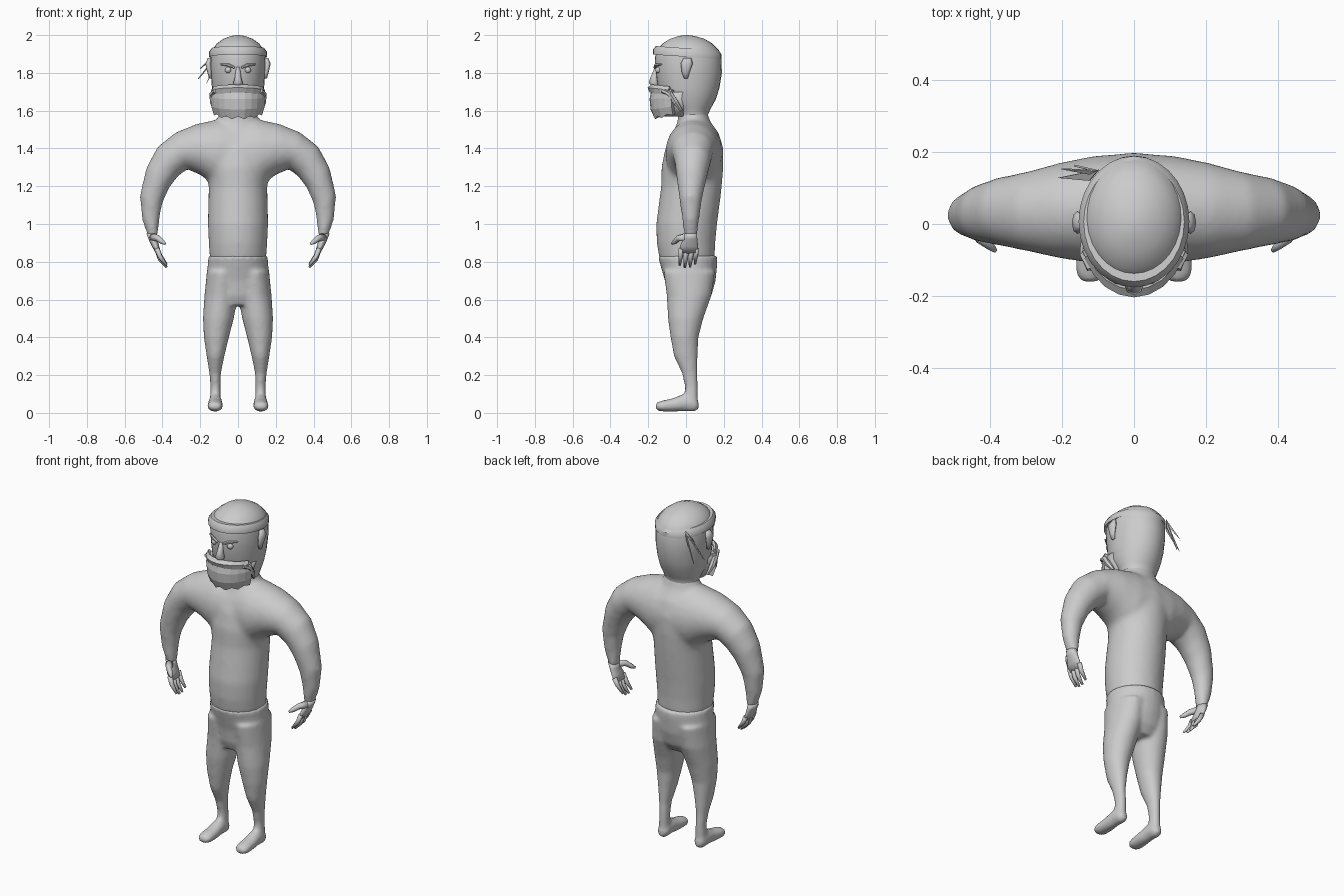
import bpy, bmesh, math
from mathutils import Vector

cube = bpy.data.objects.get("Cube")
if cube:
    bpy.data.objects.remove(cube, do_unlink=True)

grey = bpy.data.materials.new("plain_grey")
grey.use_nodes = True
COLOUR = (0.6, 0.6, 0.6, 1)
grey.diffuse_color = COLOUR
grey.node_tree.nodes["Principled BSDF"].inputs["Base Color"].default_value = COLOUR


def finish(name, bm, smooth=True):
    bmesh.ops.recalc_face_normals(bm, faces=bm.faces)
    mesh = bpy.data.meshes.new(name)
    bm.to_mesh(mesh)
    bm.free()
    mesh.materials.append(grey)
    for p in mesh.polygons:
        p.use_smooth = smooth
    ob = bpy.data.objects.new(name, mesh)
    bpy.context.collection.objects.link(ob)
    return ob


def loft(bm, rings, sides=24, caps=True):
    """Skin elliptical rings given as (centre, half axis, half axis)."""
    loops = []
    for c, u, v in rings:
        angles = [2 * math.pi * i / sides for i in range(sides)]
        loops.append([bm.verts.new(Vector(c) + Vector(u) * math.cos(a) + Vector(v) * math.sin(a))
                      for a in angles])
    for a, b in zip(loops, loops[1:]):
        for i in range(sides):
            j = (i + 1) % sides
            bm.faces.new((a[i], a[j], b[j], b[i]))
    if caps:
        bm.faces.new(loops[0])
        bm.faces.new(loops[-1])


def limb(bm, rows, s=1):
    """Rows hold outer x, z, inner x, z, front y, back y."""
    loft(bm, [((s * (a + c) / 2, (f + k) / 2, (b + d) / 2),
               (s * (a - c) / 2, 0, (b - d) / 2), (0, (k - f) / 2, 0))
              for a, b, c, d, f, k in rows])


def trunk(bm, rows, tilt=0, caps=True):
    """Rows hold z, half width, front y, back y."""
    loft(bm, [((0, (f + k) / 2, z), (w, 0, 0), (0, (k - f) / 2, tilt))
              for z, w, f, k in rows], 28, caps)


def tube(bm, points, radii, sides=8):
    """Round tube through points."""
    pts = [Vector(p) for p in points]
    rings = []
    for i, (p, r) in enumerate(zip(pts, radii)):
        t = pts[min(i + 1, len(pts) - 1)] - pts[max(i - 1, 0)]
        u = t.cross(Vector((0, 1, 0.1))).normalized()
        rings.append((p, u * r, t.cross(u).normalized() * r))
    loft(bm, rings, sides)


def fuse(ob, voxel, repeats):
    m = ob.modifiers.new("fuse", 'REMESH')
    m.mode = 'VOXEL'
    m.voxel_size = voxel
    m.use_smooth_shade = True
    m = ob.modifiers.new("soften", 'SMOOTH')
    m.iterations = repeats


# Torso with both arms
bm = bmesh.new()
trunk(bm, [(.81, .15, -.14, .152), (.9, .155, -.155, .155), (1.0, .16, -.158, .165),
           (1.1, .158, -.145, .178), (1.2, .155, -.132, .19), (1.3, .17, -.13, .198),
           (1.4, .17, -.11, .198), (1.48, .15, -.07, .175), (1.54, .11, -.045, .13),
           (1.6, .095, -.04, .11)])
for s in (1, -1):
    limb(bm, [(.0, 1.55, .0, 1.2, -.1, .198), (.1, 1.555, .12, 1.2, -.11, .19),
              (.22, 1.53, .2, 1.26, -.095, .17), (.33, 1.485, .27, 1.29, -.075, .145),
              (.425, 1.41, .32, 1.25, -.06, .13), (.485, 1.3, .365, 1.19, -.05, .11),
              (.52, 1.15, .4, 1.11, -.035, .085), (.508, 1.02, .415, 1.03, -.02, .07),
              (.475, .93, .425, .93, -.01, .06)], s)
fuse(finish("torso_and_arms", bm), .014, 8)

# Hands
for s, side in ((1, "left"), (-1, "right")):
    bm = bmesh.new()
    limb(bm, [(.485, .95, .43, .95, -.008, .058), (.474, .92, .427, .92, -.015, .06),
              (.455, .88, .418, .885, -.032, .064), (.435, .845, .408, .85, -.032, .062)], s)
    for i in range(4):
        y = -.025 + i * .027
        drop = (0, .012, .01, -.006)[i]
        tube(bm, [(s * .43, y, .87), (s * .412, y - .004, .825 - drop),
                  (s * .378, y - .008, .782 - drop)], (.014, .012, .006))
    tube(bm, [(s * .45, 0, .93), (s * .425, -.04, .925), (s * .4, -.06, .905),
              (s * .385, -.075, .895)], (.022, .017, .013, .006))
    finish(side + "_hand", bm)

# Trousers, legs and feet
bm = bmesh.new()
trunk(bm, [(.835, .157, -.15, .166), (.79, .16, -.138, .166), (.7, .168, -.112, .157),
           (.62, .165, -.1, .135), (.57, .12, -.08, .1)])
for s in (1, -1):
    limb(bm, [(.165, .75, .0, .75, -.12, .155), (.178, .62, .0, .62, -.102, .135),
              (.186, .5, .022, .5, -.096, .092), (.181, .4, .048, .4, -.082, .066),
              (.166, .3, .072, .3, -.064, .062), (.152, .21, .09, .21, -.022, .06),
              (.146, .14, .092, .14, -.006, .064), (.15, .04, .09, .04, -.01, .064)], s)
    loft(bm, [((s * x, y, z), (w, 0, 0), (0, 0, h)) for x, y, z, w, h in
              ((.12, .066, .04, .02, .022), (.12, .045, .046, .034, .04),
               (.12, -.01, .055, .036, .047), (.12, -.07, .042, .041, .036),
               (.122, -.13, .036, .043, .029), (.122, -.162, .034, .028, .018))], 16)
fuse(finish("trousers_and_feet", bm), .011, 6)

# Head and neck
bm = bmesh.new()
trunk(bm, [(1.52, .105, -.04, .13), (1.57, .095, -.04, .113), (1.61, .11, -.07, .13),
           (1.66, .128, -.125, .158), (1.72, .138, -.15, .177), (1.8, .144, -.16, .19),
           (1.88, .146, -.165, .187), (1.92, .138, -.155, .175), (1.955, .112, -.125, .14),
           (1.98, .078, -.085, .098), (1.995, .038, -.04, .048), (2.0, .01, -.01, .015)])
finish("head", bm)

# Headband and its loose tails
bm = bmesh.new()
trunk(bm, [(1.89, .143, -.162, .184), (1.885, .153, -.176, .189), (1.91, .154, -.176, .189),
           (1.93, .14, -.16, .172)], -.012)
band = finish("headband", bm)
band.modifiers.new("edges", 'EDGE_SPLIT').split_angle = math.radians(40)

bm = bmesh.new()
for tip, root in (((-.212, .128, 1.77), (-.125, .12, 1.87)), ((-.165, .165, 1.745), (-.105, .15, 1.87)),
                  ((-.2, .155, 1.82), (-.12, .14, 1.885))):
    a, b = Vector((-.1, .15, 1.915)), Vector(root)
    bm.faces.new([bm.verts.new(p) for p in (a, b, Vector(tip))])
tails = finish("headband_tails", bm, False)
tails.modifiers.new("cloth", 'SOLIDIFY').thickness = .005


# Angular shell wrapped around the front of the face
def face_shell(name, rows, spread, steps, thick, jag=0):
    bm = bmesh.new()
    grid = []
    for r, (z, w, d, droop) in enumerate(rows):
        line = []
        for i in range(steps + 1):
            t = 2 * i / steps - 1
            a = t * math.radians(spread)
            edge = jag * (i % 2) if r == len(rows) - 1 else 0
            line.append(bm.verts.new((w * math.sin(a), -d * math.cos(a), z - droop * t * t + edge)))
        grid.append(line)
    for a, b in zip(grid, grid[1:]):
        for i in range(steps):
            bm.faces.new((a[i], a[i + 1], b[i + 1], b[i]))
    ob = finish(name, bm, False)
    m = ob.modifiers.new("thickness", 'SOLIDIFY')
    m.thickness = thick
    m.offset = 0


face_shell("beard", [(1.7, .142, .17, -.01), (1.66, .145, .178, -.01), (1.61, .14, .173, -.015),
                     (1.56, .125, .155, -.02)], 66, 10, .03, .014)
face_shell("moustache", [(1.732, .14, .178, .008), (1.72, .148, .196, .012),
                         (1.7, .145, .185, .025)], 62, 8, .016)

# Jaw filling behind the beard
bm = bmesh.new()
trunk(bm, [(1.57, .085, -.14, .03), (1.62, .115, -.155, .05), (1.7, .135, -.16, .08)])
finish("jaw", bm)

# Nose
bm = bmesh.new()
loft(bm, [((0, -.155, 1.83), (.01, 0, 0), (0, .01, 0)), ((0, -.167, 1.775), (.017, 0, 0), (0, .022, 0)),
          ((0, -.17, 1.745), (.026, 0, 0), (0, .027, 0)), ((0, -.162, 1.73), (.018, 0, 0), (0, .02, 0))], 8)
finish("nose", bm)

# Paired face features
for s, side in ((1, "left"), (-1, "right")):
    bm = bmesh.new()
    tube(bm, [(s * .018, -.166, 1.828), (s * .05, -.159, 1.842), (s * .092, -.131, 1.845)],
         (.006, .009, .004), 6)
    finish(side + "_eyebrow", bm, False)

    bm = bmesh.new()
    bmesh.ops.create_uvsphere(bm, u_segments=12, v_segments=8, radius=.017)
    bmesh.ops.translate(bm, verts=bm.verts, vec=(s * .052, -.146, 1.815))
    finish(side + "_eye", bm)

    bm = bmesh.new()
    loft(bm, [((s * .145, .0, 1.77), (.008, 0, 0), (0, .01, 0)), ((s * .15, -.002, 1.8), (.012, 0, 0), (0, .02, 0)),
              ((s * .157, .004, 1.85), (.016, 0, 0), (0, .032, 0)), ((s * .15, .008, 1.88), (.009, 0, 0), (0, .02, 0))], 8)
    finish(side + "_ear", bm)

    # Side whisker running from cheek to jaw
    bm = bmesh.new()
    tube(bm, [(s * .12, -.125, 1.705), (s * .135, -.085, 1.69), (s * .133, -.055, 1.645), (s * .122, -.025, 1.6)],
         (.012, .016, .016, .008), 6)
    finish(side + "_whisker", bm, False)
